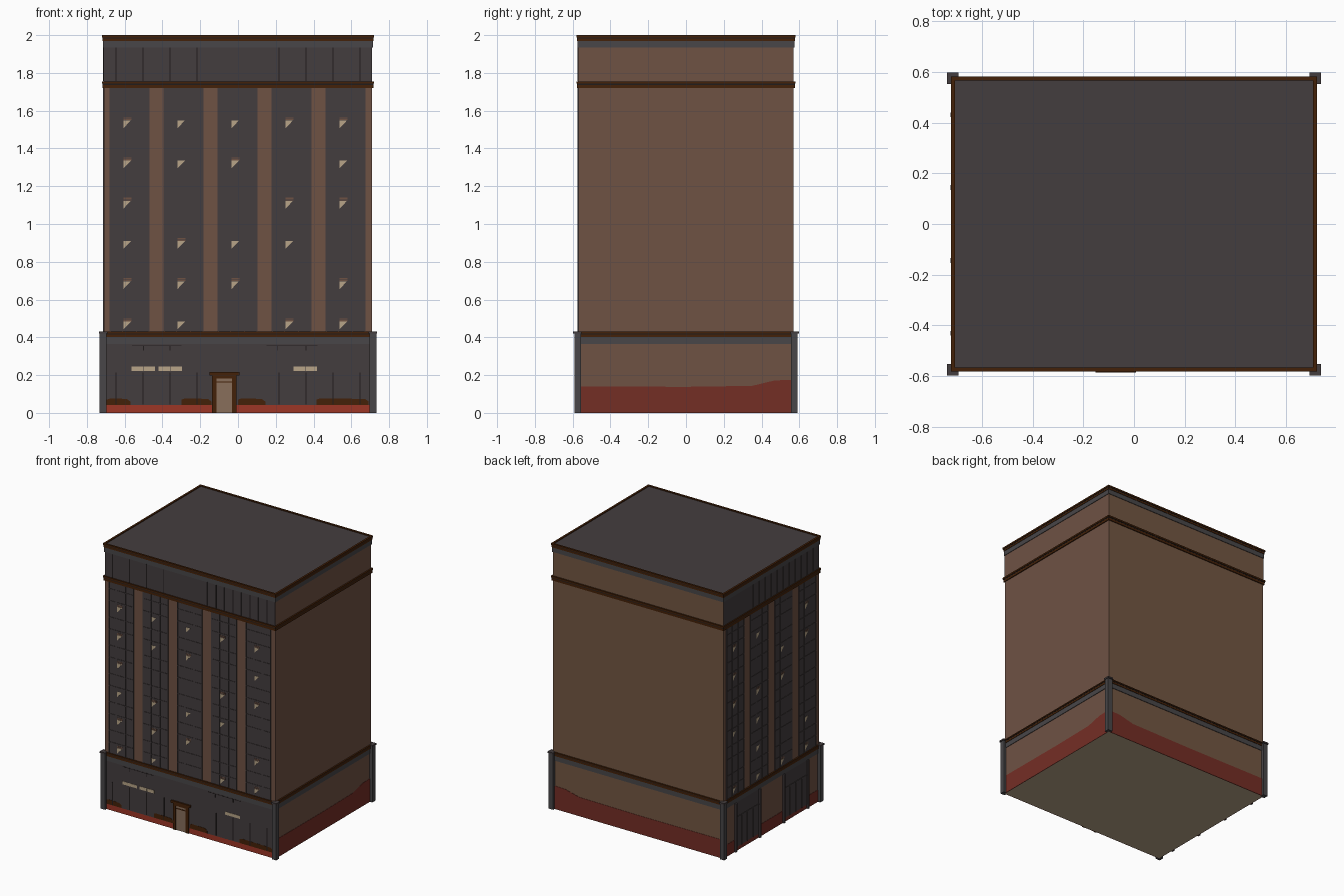
import bpy, bmesh, random
from mathutils import Vector

if "Cube" in bpy.data.objects:
    bpy.data.objects.remove(bpy.data.objects["Cube"])
random.seed(4)
HX, HY = 0.71, 0.57


def material(name, rgb):
    linear = [((c / 255 + 0.055) / 1.055) ** 2.4 for c in rgb]
    m = bpy.data.materials.new(name)
    m.use_nodes = True
    m.diffuse_color = (*linear, 1)
    m.node_tree.nodes["Principled BSDF"].inputs["Base Color"].default_value = (*linear, 1)
    return m


brick = material("brown brick", (111, 82, 68))
rear_brick = material("ochre brick", (115, 86, 66))
slate = material("dark slate", (68, 61, 62))
grey = material("grey stone", (72, 70, 72))
bronze = material("dark bronze", (68, 33, 8))
red = material("dull red", (116, 46, 37))
bright_red = material("brick red", (156, 54, 38))
beige = material("pale beige", (184, 165, 136))
tan = material("tan door", (136, 110, 91))
black = material("black line", (32, 28, 28))


# Facade mappings: u runs rightwards on the wall, d is distance out of it
def front(u, z, d):
    return Vector((u, -HY - d, z))


def side(u, z, d):
    return Vector((-HX - d, -u, z))


def right(u, z, d):
    return Vector((HX + d, u, z))


def back(u, z, d):
    return Vector((-u, HY + d, z))


def plain(x, z, y):
    return Vector((x, y, z))


class Part:
    """Collects prisms into one named object of one material."""

    def __init__(self, name, mat):
        self.name, self.mat, self.bm = name, mat, bmesh.new()

    def prism(self, wall, outline, d0, d1):
        inner = [self.bm.verts.new(wall(u, z, d0)) for u, z in outline]
        outer = [self.bm.verts.new(wall(u, z, d1)) for u, z in outline]
        self.bm.faces.new(inner)
        self.bm.faces.new(outer)
        n = len(outline)
        for i in range(n):
            j = (i + 1) % n
            self.bm.faces.new((inner[i], inner[j], outer[j], outer[i]))

    def box(self, wall, u0, u1, z0, z1, d1, d0=-0.002):
        self.prism(wall, [(u0, z0), (u1, z0), (u1, z1), (u0, z1)], d0, d1)

    def finish(self):
        bmesh.ops.recalc_face_normals(self.bm, faces=self.bm.faces)
        mesh = bpy.data.meshes.new(self.name)
        self.bm.to_mesh(mesh)
        self.bm.free()
        mesh.materials.append(self.mat)
        obj = bpy.data.objects.new(self.name, mesh)
        bpy.context.collection.objects.link(obj)
        return obj


# Main block: slate roof, pale underside, warmer rear wall
body = Part("building_body", brick)
body.box(plain, -HX, HX, 0, 1.994, HY, -HY)
block = body.finish()
for extra in (slate, beige, rear_brick):
    block.data.materials.append(extra)
for face in block.data.polygons:
    if abs(face.normal.z) > 0.9:
        face.material_index = 1 if face.normal.z > 0 else 2
    elif face.normal.y > 0.9:
        face.material_index = 3


# Cornices that run round all four sides
def ring(name, mat, z0, z1, out, depth=0.01):
    part = Part(name, mat)
    x, y = HX + out, HY + out
    for s in (-1, 1):
        part.box(plain, -x, x, z0, z1, s * y, s * (HY - depth))
        part.box(plain, s * (HX - depth), s * x, z0, z1, HY, -HY)
    part.finish()


ring("roof_cornice_cap", bronze, 1.988, 2.0, 0.011, 0.004)
ring("roof_cornice_groove", black, 1.983, 1.988, 0.008)
ring("roof_cornice_band", bronze, 1.97, 1.983, 0.007)
ring("roof_cornice_base", grey, 1.935, 1.97, 0.004)
ring("upper_cornice_cap", bronze, 1.743, 1.755, 0.011)
ring("upper_cornice_groove", black, 1.737, 1.743, 0.008)
ring("upper_cornice_band", bronze, 1.72, 1.737, 0.007)
ring("base_cornice_cap", bronze, 0.421, 0.43, 0.011)
ring("base_cornice_groove", black, 0.416, 0.421, 0.008)
ring("base_cornice_band", bronze, 0.402, 0.416, 0.007)
ring("base_cornice_stone", grey, 0.365, 0.402, 0.004)

# Corner posts with small caps
posts = Part("corner_posts", grey)
caps = Part("corner_post_caps", slate)
for sx in (-1, 1):
    for sy in (-1, 1):
        xs = sorted((sx * 0.695, sx * 0.732))
        posts.box(plain, *xs, 0, 0.42, sy * 0.59, sy * 0.555)
        xs = sorted((sx * 0.692, sx * 0.737))
        caps.box(plain, *xs, 0.42, 0.432, sy * 0.597, sy * 0.552)
posts.finish()
caps.finish()

# Window bays, lowest floor first: 0 dark, 1 lit pane, 2 lit pane under a blind
strips = Part("window_bays", slate)
bars = Part("window_bars", slate)
lit = Part("lit_panes", beige)
blinds = Part("blinds", brick)
FLOOR = 0.213


def window_bay(wall, c, pattern):
    strips.box(wall, c - 0.106, c + 0.106, 0.43, 1.72, 0.002)
    for offset in (-0.102, -0.037, 0.037, 0.102):
        bars.box(wall, c + offset - 0.003, c + offset + 0.003, 0.43, 1.72, 0.005)
    for k, mark in enumerate(pattern):
        z = 0.43 + FLOOR * k
        for dz in (0.08, 0.17):
            bars.box(wall, c - 0.105, c + 0.105, z + dz, z + dz + 0.006, 0.005)
        if mark != "0":
            t, a = z + 0.053, c - 0.032
            lit.prism(wall, [(a, t), (a + 0.039, t), (a, t - 0.04)], 0.001, 0.0035)
        if mark == "2":
            for dz in (0.002, 0.011):
                blinds.box(wall, a, a + 0.043, t + dz, t + dz + 0.006, 0.0035)


front_patterns = ("221222", "122011", "021021", "201202", "220212")
for i, pattern in enumerate(front_patterns):
    window_bay(front, -0.574 + i * 0.286, pattern)
for c in (-0.43, -0.145, 0.145, 0.43):
    window_bay(side, c, "".join(random.choice("1202") for k in range(6)))
for part in (strips, bars, blinds):
    part.finish()

# Panelled frieze between the two upper cornices
frieze = Part("frieze_panels", slate)
joints = Part("frieze_joints", slate)
lines = Part("panel_lines", black)
for wall, half in ((front, HX), (side, HY)):
    frieze.box(wall, -half, half, 1.755, 1.936, 0.002)
    count = round(2 * half / 0.0715)
    for i in range(1, count):
        u = -half + 2 * half * i / count
        joints.box(wall, u - 0.002, u + 0.002, 1.757, 1.935, 0.004)
for s in (-1, 1):
    for u in (0.217, 0.36, 0.502, 0.645):
        lines.box(front, s * u - 0.003, s * u + 0.003, 1.757, 1.935, 0.005)
        lines.box(front, s * u - 0.003, s * u + 0.003, 0.045, 0.215, 0.005)
frieze.finish()
joints.finish()

# Street-level shopfront on the front
shop = Part("shopfront", slate)
shop.box(front, -0.695, 0.695, 0.04, 0.366, 0.003)
plinth = Part("front_plinth", bright_red)
plinth.box(front, -0.695, 0.695, 0, 0.042, 0.003)
plinth.finish()
panels = Part("plinth_panels", bronze)
for a, b in ((-0.695, -0.57), (-0.3, -0.14), (0, 0.145), (0.415, 0.692)):
    panels.prism(front, [(a, 0.041), (b, 0.041), (b, 0.06), (b - 0.02, 0.074), (a + 0.02, 0.077), (a, 0.07)], 0, 0.004)
panels.finish()
for a in (-0.563, -0.501, -0.42, -0.358, 0.295, 0.357):
    lit.box(front, a, a + 0.061, 0.223, 0.246, 0.005)
lit.finish()
for a, b in ((-0.56, -0.3), (0.15, 0.42)):
    lines.box(front, a, b, 0.354, 0.358, 0.004)
    for u in (a + 0.06, b - 0.06):
        lines.box(front, u - 0.002, u + 0.002, 0.33, 0.355, 0.004)
lines.finish()

# Street-level shopfronts on the windowed side
frames = Part("side_shopfront_frames", slate)
for c in (-0.287, 0.287):
    shop.box(side, c - 0.143, c + 0.143, 0.03, 0.366, 0.004)
    for u in (-0.143, 0.143):
        frames.box(side, c + u - 0.009, c + u + 0.009, 0, 0.366, 0.014)
    for u in (-0.07, 0, 0.07):
        frames.box(side, c + u - 0.003, c + u + 0.003, 0.03, 0.25, 0.008)
    frames.box(side, c - 0.14, c + 0.14, 0.25, 0.258, 0.008)
shop.finish()
frames.finish()

# Red skirting on the other walls, rising towards the shared rear corner
skirt = Part("red_skirting", red)
skirt.box(side, -HY, HY, 0, 0.09, 0.002)
for wall, half, s in ((right, HY, 1), (back, HX, -1)):
    top = [(half, 0.175), (half - 0.1, 0.172), (half - 0.22, 0.143), (0, 0.138), (-half, 0.14)]
    skirt.prism(wall, [(-s * half, 0), (s * half, 0)] + [(s * u, z) for u, z in top], -0.002, 0.002)
skirt.finish()

# Entrance door with frame, transom and lintel
frame = Part("door_frame", bronze)
for a in (-0.137, -0.031):
    frame.box(front, a, a + 0.024, 0, 0.195, 0.011)
frame.box(front, -0.137, -0.007, 0.183, 0.2, 0.011)
frame.box(front, -0.115, -0.03, 0.16, 0.166, 0.009)
frame.box(front, -0.152, 0.008, 0.198, 0.216, 0.015)
frame.finish()
door = Part("door", tan)
door.box(front, -0.115, -0.03, 0, 0.185, 0.006)
door.finish()
